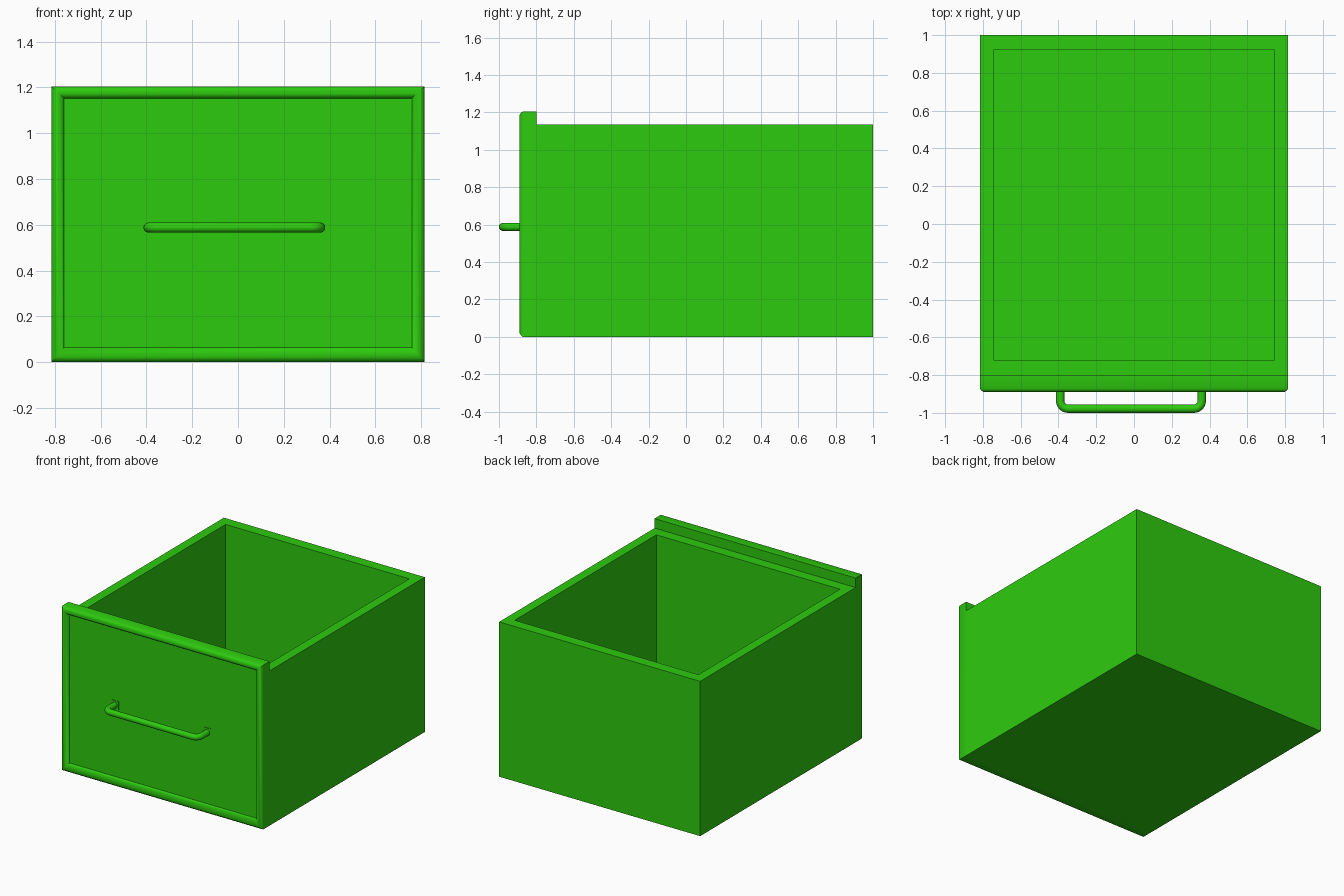
import bpy, bmesh, math
from mathutils import Vector

if "Cube" in bpy.data.objects:
    bpy.data.objects.remove(bpy.data.objects["Cube"], do_unlink=True)

green = bpy.data.materials.new("bright_green")
green.use_nodes = True
green.diffuse_color = (0.027, 0.597, 0.0045, 1)
green.node_tree.nodes["Principled BSDF"].inputs["Base Color"].default_value = green.diffuse_color

W, H, BOX_H = 0.815, 1.205, 1.135
FRONT, BACK, JOIN = -0.89, 1.0, -0.80
PANEL_Y = -0.867


def finish(name, bm, smooth=None):
    bmesh.ops.recalc_face_normals(bm, faces=bm.faces)
    mesh = bpy.data.meshes.new(name)
    bm.to_mesh(mesh)
    bm.free()
    mesh.materials.append(green)
    obj = bpy.data.objects.new(name, mesh)
    bpy.context.collection.objects.link(obj)
    if smooth:
        bpy.ops.object.select_all(action='DESELECT')
        obj.select_set(True)
        bpy.context.view_layer.objects.active = obj
        bpy.ops.object.shade_smooth_by_angle(angle=math.radians(smooth))
    return obj


def loft(name, rings, smooth=None):
    """Skin a list of closed point rings and cap both ends."""
    bm = bmesh.new()
    loops = [[bm.verts.new(p) for p in ring] for ring in rings]
    n = len(loops[0])
    for a, b in zip(loops, loops[1:]):
        for i in range(n):
            j = (i + 1) % n
            bm.faces.new((a[i], a[j], b[j], b[i]))
    bm.faces.new(loops[0])
    bm.faces.new(loops[-1])
    return finish(name, bm, smooth)


def flat_ring(x, y0, y1, z):
    return [(-x, y0, z), (x, y0, z), (x, y1, z), (-x, y1, z)]


def front_ring(inset, y):
    x, z0, z1 = W - inset, inset * 1.15, H - inset * 0.95
    return [(-x, y, z0), (x, y, z0), (x, y, z1), (-x, y, z1)]


# Open-topped drawer box: outside, rim, inside and floor
loft("drawer_box", [
    flat_ring(W, JOIN, BACK, 0), flat_ring(W, JOIN, BACK, BOX_H),
    flat_ring(0.745, -0.72, 0.92, BOX_H), flat_ring(0.745, -0.72, 0.92, 0.07)])

# Front board with a rounded raised border around a sunk panel
loft("drawer_front", [front_ring(i, y) for i, y in (
    (0, JOIN), (0, -0.872), (0.006, -0.881), (0.018, FRONT),
    (0.034, FRONT), (0.048, -0.882), (0.056, PANEL_Y))], smooth=40)

# Square mounting plates
HX, HZ = 0.39, 0.588
for side, name in ((1, "left_mount"), (-1, "right_mount")):
    x = side * HX - 0.012 + (0.012 if side < 0 else -0.016)
    bm = bmesh.new()
    bmesh.ops.create_cube(bm, size=1)
    for v in bm.verts:
        v.co = Vector((x + v.co.x * 0.062, PANEL_Y + v.co.y * 0.008, HZ + 0.004 + v.co.z * 0.06))
    finish(name, bm)

# Bent bar handle: sweep a round section along a rounded path
R, BEND, CX = 0.022, 0.042, -0.016
reach = -1.0 + R
half = 0.375
path = [(CX - half, PANEL_Y + 0.004)]
for start, sx in ((math.pi, -1), (1.5 * math.pi, 1)):
    centre = (CX + sx * (half - BEND), reach + BEND)
    for k in range(7):
        a = start + k * math.pi / 12
        path.append((centre[0] + BEND * math.cos(a), centre[1] + BEND * math.sin(a)))
path.append((CX + half, PANEL_Y + 0.004))
path = [Vector((x, y, HZ)) for x, y in path]
rings = []
for i, p in enumerate(path):
    tangent = (path[min(i + 1, len(path) - 1)] - path[max(i - 1, 0)]).normalized()
    if i in (0, len(path) - 1):
        tangent = Vector((0, -1 if i == 0 else 1, 0))
    side = tangent.cross(Vector((0, 0, 1)))
    rings.append([p + R * (side * math.cos(t) + Vector((0, 0, 1)) * math.sin(t))
                  for t in (k * math.tau / 16 for k in range(16))])
loft("handle", rings, smooth=40)
